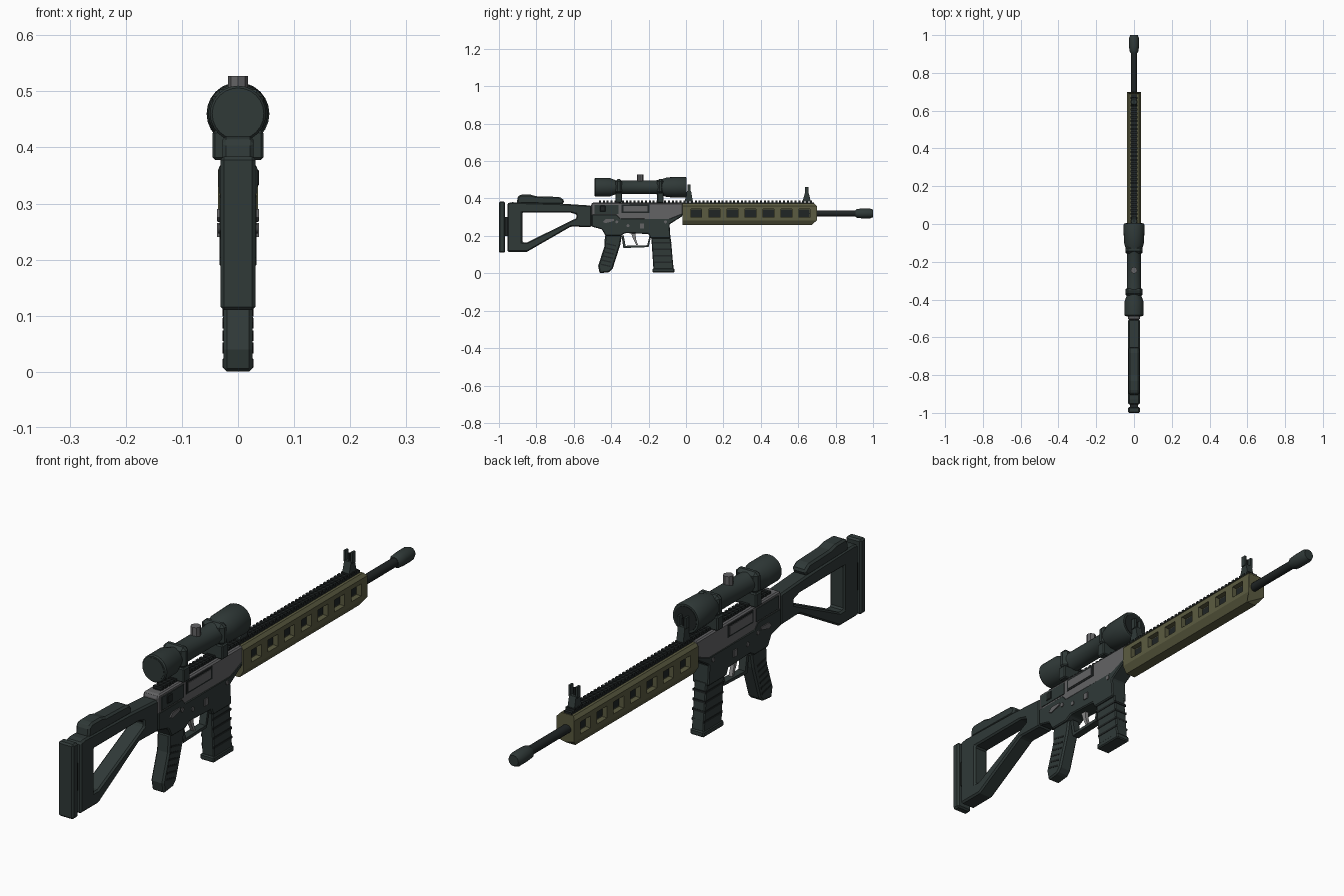
import bpy, bmesh, math
from mathutils import Vector

if "Cube" in bpy.data.objects:
    bpy.data.objects.remove(bpy.data.objects["Cube"])


def colour(name, rgb):
    m = bpy.data.materials.new(name)
    m.diffuse_color = (*rgb, 1)
    m.use_nodes = True
    m.node_tree.nodes["Principled BSDF"].inputs["Base Color"].default_value = m.diffuse_color
    return m


DARK = colour("dark green grey", (0.029, 0.041, 0.039))
BLACK = colour("near black", (0.014, 0.018, 0.018))
GREY = colour("steel grey", (0.125, 0.125, 0.13))
OLIVE = colour("olive", (0.105, 0.105, 0.052))
LIGHT = colour("light grey", (0.25, 0.25, 0.25))


def finish(bm, name, mat, bevel=0.0, smooth=False):
    bmesh.ops.recalc_face_normals(bm, faces=bm.faces)
    me = bpy.data.meshes.new(name)
    bm.to_mesh(me)
    bm.free()
    ob = bpy.data.objects.new(name, me)
    bpy.context.collection.objects.link(ob)
    me.materials.append(mat)
    if bevel:
        b = ob.modifiers.new("bevel", 'BEVEL')
        b.width, b.segments, b.limit_method = bevel, 1, 'ANGLE'
    if smooth:
        bpy.ops.object.select_all(action='DESELECT')
        ob.select_set(True)
        bpy.context.view_layer.objects.active = ob
        bpy.ops.object.shade_smooth_by_angle(angle=math.radians(35))
    return ob


def prism(name, pts, x0, x1, mat, bevel=0.0):
    """Side outline in (y, z), extruded across x."""
    bm = bmesh.new()
    f = bm.faces.new([bm.verts.new((x0, y, z)) for y, z in pts])
    r = bmesh.ops.extrude_face_region(bm, geom=[f])
    vs = [v for v in r["geom"] if isinstance(v, bmesh.types.BMVert)]
    bmesh.ops.translate(bm, verts=vs, vec=(x1 - x0, 0, 0))
    return finish(bm, name, mat, bevel)


def box(name, x0, x1, y0, y1, z0, z1, mat, bevel=0.0):
    return prism(name, [(y0, z0), (y1, z0), (y1, z1), (y0, z1)], x0, x1, mat, bevel)


def lathe(name, prof, cz, mat, n=24):
    """Profile of (y, radius) turned about a lengthwise axis."""
    bm = bmesh.new()
    rings = [[bm.verts.new((r * math.cos(2 * math.pi * i / n), y, cz + r * math.sin(2 * math.pi * i / n)))
              for i in range(n)] for y, r in prof]
    for a, b in zip(rings, rings[1:]):
        for i in range(n):
            bm.faces.new((a[i], a[(i + 1) % n], b[(i + 1) % n], b[i]))
    bm.faces.new(rings[0])
    bm.faces.new(rings[-1])
    return finish(bm, name, mat, 0, True)


def peg(name, p, r, depth, axis, mat, n=12):
    bm = bmesh.new()
    bmesh.ops.create_cone(bm, cap_ends=True, segments=n, radius1=r, radius2=r, depth=depth)
    q = Vector((0, 0, 1)).rotation_difference(Vector(axis))
    bmesh.ops.rotate(bm, verts=bm.verts, cent=(0, 0, 0), matrix=q.to_matrix())
    bmesh.ops.translate(bm, verts=bm.verts, vec=p)
    return finish(bm, name, mat, 0, True)


def cut(ob, cutter):
    cutter.hide_render = True
    cutter.hide_viewport = True
    m = ob.modifiers.new("cut", 'BOOLEAN')
    m.operation, m.solver, m.object = 'DIFFERENCE', 'EXACT', cutter


# Stock with triangular opening, cheek rest and butt pad
stock = prism("stock", [(-.955, .115), (-.85, .115), (-.615, .25), (-.505, .247), (-.505, .362),
                        (-.66, .372), (-.93, .38), (-.955, .375)], -.031, .031, DARK)
cut(stock, prism("stock_opening_cutter", [(-.875, .165), (-.85, .165), (-.585, .295), (-.585, .315),
                                          (-.62, .325), (-.875, .325)], -.1, .1, DARK))
b = stock.modifiers.new("bevel", 'BEVEL')
b.width, b.segments, b.limit_method = 0.006, 1, 'ANGLE'
prism("cheek_rest", [(-.905, .372), (-.66, .368), (-.65, .39), (-.675, .408), (-.8, .412),
                     (-.83, .42), (-.885, .42), (-.9, .41)], -.028, .028, DARK, .007)
box("butt_pad", -.031, .031, -1, -.968, .11, .384, DARK, .006)
box("butt_pad_mount", -.02, .02, -.975, -.95, .2, .3, BLACK)

# Receiver
prism("upper_receiver", [(-.507, .29), (-.09, .285), (-.016, .315), (-.016, .375), (-.5, .378),
                         (-.507, .37)], -.031, .031, GREY, .005)
prism("lower_receiver", [(-.505, .25), (-.45, .235), (-.43, .2), (-.35, .2), (-.325, .215), (-.2, .21),
                         (-.19, .187), (-.083, .187), (-.088, .262), (-.02, .305), (-.02, .32),
                         (-.09, .293), (-.35, .293), (-.37, .315), (-.505, .315)],
      -.033, .033, DARK, .004)
for s in (-1, 1):
    box("rear_panel", min(s * .03, s * .034), max(s * .03, s * .034), -.49, -.36, .318, .366, DARK)
    box("port_frame", min(s * .03, s * .0325), max(s * .03, s * .0325), -.345, -.195, .322, .368, BLACK)
    box("port_cover", min(s * .03, s * .0345), max(s * .03, s * .0345), -.335, -.205, .329, .361, GREY)
    for y, z in ((-.31, .255), (-.11, .275), (-.37, .275)):
        peg("receiver_pin", (s * .033, y, z), .008, .006, (1, 0, 0), GREY)
    prism("selector_lever", [(-.445, .275), (-.43, .268), (-.385, .28), (-.385, .29), (-.43, .29)],
          s * .032, s * .037, GREY)
    box("magazine_release", min(s * .03, s * .037), max(s * .03, s * .037), -.245, -.225, .24, .265, GREY)
box("bolt_handle", .03, .037, -.46, -.43, .33, .362, BLACK, .003)

# Grip with side ribs
prism("grip", [(-.433, .205), (-.342, .205), (-.352, .15), (-.392, .025), (-.41, .006), (-.462, 0),
               (-.47, .04), (-.437, .14)], -.026, .026, DARK, .006)
for i in range(6):
    z = .045 + i * .022
    y = -.455 + i * .006
    prism("grip_rib", [(y, z), (y + .052, z - .012), (y + .052, z - .005), (y, z + .007)], -.0275, .0275, BLACK)

# Trigger and guard
prism("trigger_guard", [(-.345, .203), (-.335, .135), (-.2, .14), (-.185, .203), (-.195, .203),
                        (-.207, .15), (-.323, .147), (-.333, .203)], -.014, .014, DARK)
prism("trigger", [(-.295, .22), (-.27, .22), (-.268, .185), (-.257, .15), (-.266, .15), (-.282, .182)],
      -.007, .007, LIGHT)

# Magazine
prism("magazine", [(-.186, .2), (-.083, .2), (-.066, .02), (-.174, .02)], -.025, .025, DARK, .004)
box("magazine_base", -.028, .028, -.18, -.062, .005, .026, DARK, .004)
for i in range(4):
    z, y = .055 + i * .035, -.172 - i * .0022
    box("magazine_rib", -.0265, .0265, y - .003, y + .102, z, z + .008, BLACK)

# Handguard: chamfered tube with seven slots per side
bm = bmesh.new()
half = [(.018, .372), (.026, .372), (.036, .36), (.036, .283), (.02, .257)]
loop = half + [(-x, z) for x, z in reversed(half)]
f = bm.faces.new([bm.verts.new((x, -.02, z)) for x, z in loop])
r = bmesh.ops.extrude_face_region(bm, geom=[f])
end = [v for v in r["geom"] if isinstance(v, bmesh.types.BMVert)]
for v in end:
    v.co.y = .70 - (.03 if v.co.z < .27 else .012 if v.co.z > .365 else 0)
guard = finish(bm, "handguard", OLIVE)
bm = bmesh.new()
for i in range(7):
    for s in (-1, 1):
        r = bmesh.ops.create_cube(bm, size=1)
        bmesh.ops.scale(bm, verts=r["verts"], vec=(.034, .058, .044))
        bmesh.ops.translate(bm, verts=r["verts"], vec=(s * .033, .055 + i * .0965, .321))
cut(guard, finish(bm, "slot_cutter", OLIVE))
box("barrel_sleeve", -.0165, .0165, 0, .66, .302, .34, BLACK)

# Barrel and muzzle
lathe("barrel", [(.6, .0165), (.93, .0165)], .32, BLACK, 12)
lathe("muzzle_brake", [(.905, .018), (.915, .024), (.94, .026), (.985, .026), (1, .02)], .32, DARK, 12)

# Top rail with teeth
box("top_rail", -.016, .016, -.47, .685, .365, .379, BLACK)
bm = bmesh.new()
for i in range(56):
    r = bmesh.ops.create_cube(bm, size=1)
    bmesh.ops.scale(bm, verts=r["verts"], vec=(.036, .011, .01))
    bmesh.ops.translate(bm, verts=r["verts"], vec=(0, -.46 + i * .0205, .383))
finish(bm, "rail_teeth", BLACK)

# Scope with two mounts and a turret
lathe("scope", [(-.488, .046), (-.483, .05), (-.41, .05), (-.375, .037), (-.16, .037), (-.125, .045),
                (-.1, .053), (-.006, .056), (.002, .052)], .46, DARK, 24)
lathe("eyepiece_lens", [(-.4895, .041), (-.487, .041)], .46, DARK, 24)
lathe("front_lens", [(0, .045), (.004, .045)], .46, BLACK, 24)
for y in (-.36, -.137):
    box("scope_mount_base", -.045, .045, y - .018, y + .018, .378, .43, DARK, .004)
    prism("scope_mount_ring", [(y - .018, .425), (y + .018, .425), (y + .018, .503), (y - .018, .503)],
          -.045, .045, DARK, .012)
peg("scope_turret", (0, -.245, .505), .018, .044, (0, 0, 1), GREY, 8)

# Iron sights: tapered post, fork ears and pin
for name, y, h in (("rear_sight", .015, .475), ("front_sight", .645, .462)):
    prism(name + "_base", [(y - .022, .383), (y + .022, .383), (y + .012, h - .035), (y - .01, h - .035)],
          -.014, .014, DARK)
    for s in (-1, 1):
        box(name + "_ear", s * .014 - .004, s * .014 + .004, y - .008, y + .01, h - .04, h, DARK)
    box(name + "_pin", -.003, .003, y - .003, y + .003, h - .04, h - .008, BLACK)
